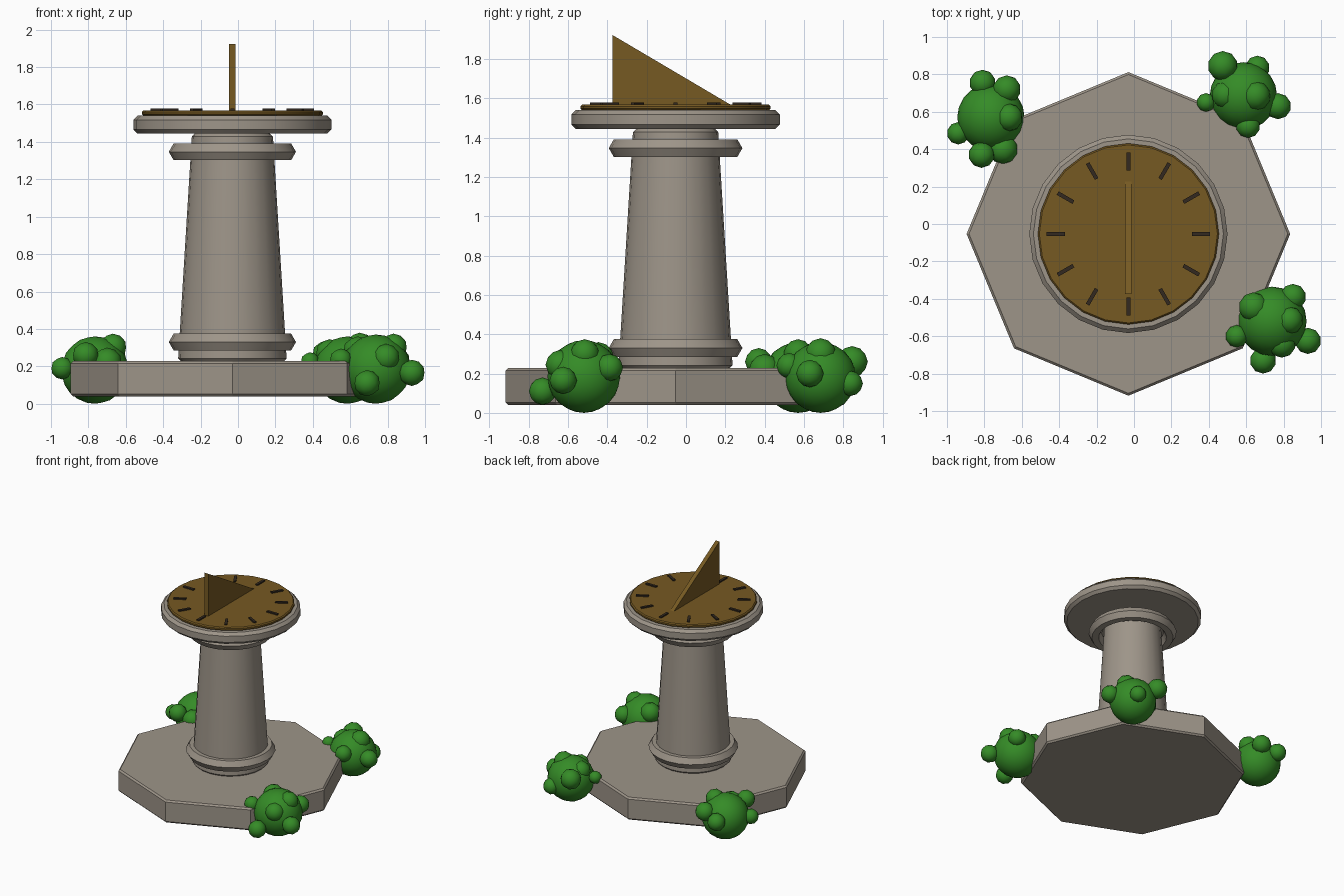
import bpy, bmesh, math
from mathutils import Matrix, Vector

if "Cube" in bpy.data.objects:
    bpy.data.objects.remove(bpy.data.objects["Cube"])

CX, CY = -0.03, -0.053   # axis of the sundial


def mat(name, rgb):
    m = bpy.data.materials.new(name)
    m.diffuse_color = (*rgb, 1)
    m.use_nodes = True
    m.node_tree.nodes["Principled BSDF"].inputs["Base Color"].default_value = m.diffuse_color
    return m


STONE = mat("stone", (0.34, 0.30, 0.25))
BRASS = mat("brass", (0.18, 0.10, 0.016))
DARK = mat("dark_bronze", (0.032, 0.022, 0.014))
GREEN = mat("leaf_green", (0.035, 0.26, 0.02))


def make(name, bm, material, angle=None):
    bmesh.ops.recalc_face_normals(bm, faces=bm.faces[:])
    me = bpy.data.meshes.new(name)
    bm.to_mesh(me)
    bm.free()
    ob = bpy.data.objects.new(name, me)
    bpy.context.collection.objects.link(ob)
    me.materials.append(material)
    if angle:
        bpy.ops.object.select_all(action='DESELECT')
        ob.select_set(True)
        bpy.context.view_layer.objects.active = ob
        bpy.ops.object.shade_smooth_by_angle(angle=math.radians(angle))
    return ob


def lathe(name, profile, sides, material, angle=None, closed=False):
    """Spin (radius, z) points round the axis; closed makes a ring."""
    bm = bmesh.new()
    rings = [[bm.verts.new((CX + r * math.cos(2 * math.pi * i / sides),
                            CY + r * math.sin(2 * math.pi * i / sides), z))
              for i in range(sides)] for r, z in profile]
    pairs = list(zip(rings, rings[1:]))
    if closed:
        pairs.append((rings[-1], rings[0]))
    else:
        bm.faces.new(rings[0])
        bm.faces.new(rings[-1])
    for a, b in pairs:
        for i in range(sides):
            j = (i + 1) % sides
            bm.faces.new((a[i], a[j], b[j], b[i]))
    return make(name, bm, material, angle)


def drum(name, r0, r1, z0, z1, c, sides, material, angle=None):
    """Cylinder or cone with chamfered rims."""
    return lathe(name, [(r0 - c, z0), (r0, z0 + c), (r1, z1 - c), (r1 - c, z1)],
                 sides, material, angle)


# Stone parts
drum("octagonal_base", 0.865, 0.865, 0.04, 0.228, 0.013, 8, STONE)
drum("column", 0.29, 0.217, 0.225, 1.445, 0.017, 24, STONE, 30)
drum("top_slab", 0.53, 0.53, 1.445, 1.54, 0.022, 24, STONE, 30)
for name, z in (("lower_collar", 0.33), ("upper_collar", 1.347)):
    ring = [(0.288 + 0.052 * math.cos(a * math.pi / 3),
             z + 0.052 * math.sin(a * math.pi / 3)) for a in range(6)]
    lathe(name, ring, 24, STONE, 30, closed=True)

# Dial plate
drum("dial_plate", 0.484, 0.484, 1.54, 1.568, 0.008, 24, BRASS, 30)

# Hour marks
bm = bmesh.new()
for i in range(12):
    m = (Matrix.Translation((CX, CY, 1.57)) @ Matrix.Rotation(i * math.pi / 6, 4, 'Z')
         @ Matrix.Translation((0.388, 0, 0)) @ Matrix.Diagonal((0.097, 0.021, 0.016, 1)))
    bmesh.ops.create_cube(bm, size=1, matrix=m)
make("hour_marks", bm, DARK)

# Gnomon: extruded triangle
bm = bmesh.new()
tri = [(-0.375, 1.56), (0.24, 1.56), (-0.375, 1.923)]
f = bm.faces.new([bm.verts.new((CX - 0.0175, y, z)) for y, z in tri])
ext = bmesh.ops.extrude_face_region(bm, geom=[f])
bmesh.ops.translate(bm, vec=(0.035, 0, 0),
                    verts=[v for v in ext["geom"] if isinstance(v, bmesh.types.BMVert)])
make("gnomon", bm, BRASS)

# Bushes: one big ball and small leaf clumps (x, y, z, radius)
bushes = {
    "left_bush": [(-0.765, 0.57, 0.18, 0.18),
                  (-0.81, 0.755, 0.21, 0.07), (-0.68, 0.72, 0.25, 0.075),
                  (-0.94, 0.485, 0.19, 0.06), (-0.815, 0.37, 0.26, 0.07),
                  (-0.70, 0.40, 0.22, 0.08), (-0.67, 0.57, 0.30, 0.075)],
    "back_bush": [(0.585, 0.685, 0.18, 0.18),
                  (0.475, 0.845, 0.26, 0.08), (0.66, 0.835, 0.15, 0.065),
                  (0.77, 0.63, 0.20, 0.07), (0.61, 0.525, 0.24, 0.065),
                  (0.65, 0.685, 0.30, 0.08), (0.49, 0.69, 0.27, 0.075),
                  (0.385, 0.65, 0.225, 0.05)],
    "right_bush": [(0.738, -0.52, 0.185, 0.185),
                   (0.85, -0.39, 0.23, 0.07), (0.64, -0.445, 0.28, 0.08),
                   (0.93, -0.625, 0.165, 0.07), (0.69, -0.73, 0.11, 0.07),
                   (0.79, -0.64, 0.245, 0.075), (0.55, -0.60, 0.235, 0.06),
                   (0.83, -0.515, 0.30, 0.075)],
}
for name, balls in bushes.items():
    bm = bmesh.new()
    for n, (x, y, z, r) in enumerate(balls):
        bmesh.ops.create_icosphere(bm, subdivisions=3 if n == 0 else 2, radius=r,
                                   matrix=Matrix.Translation((x, y, z)))
    make(name, bm, GREEN, 60)
